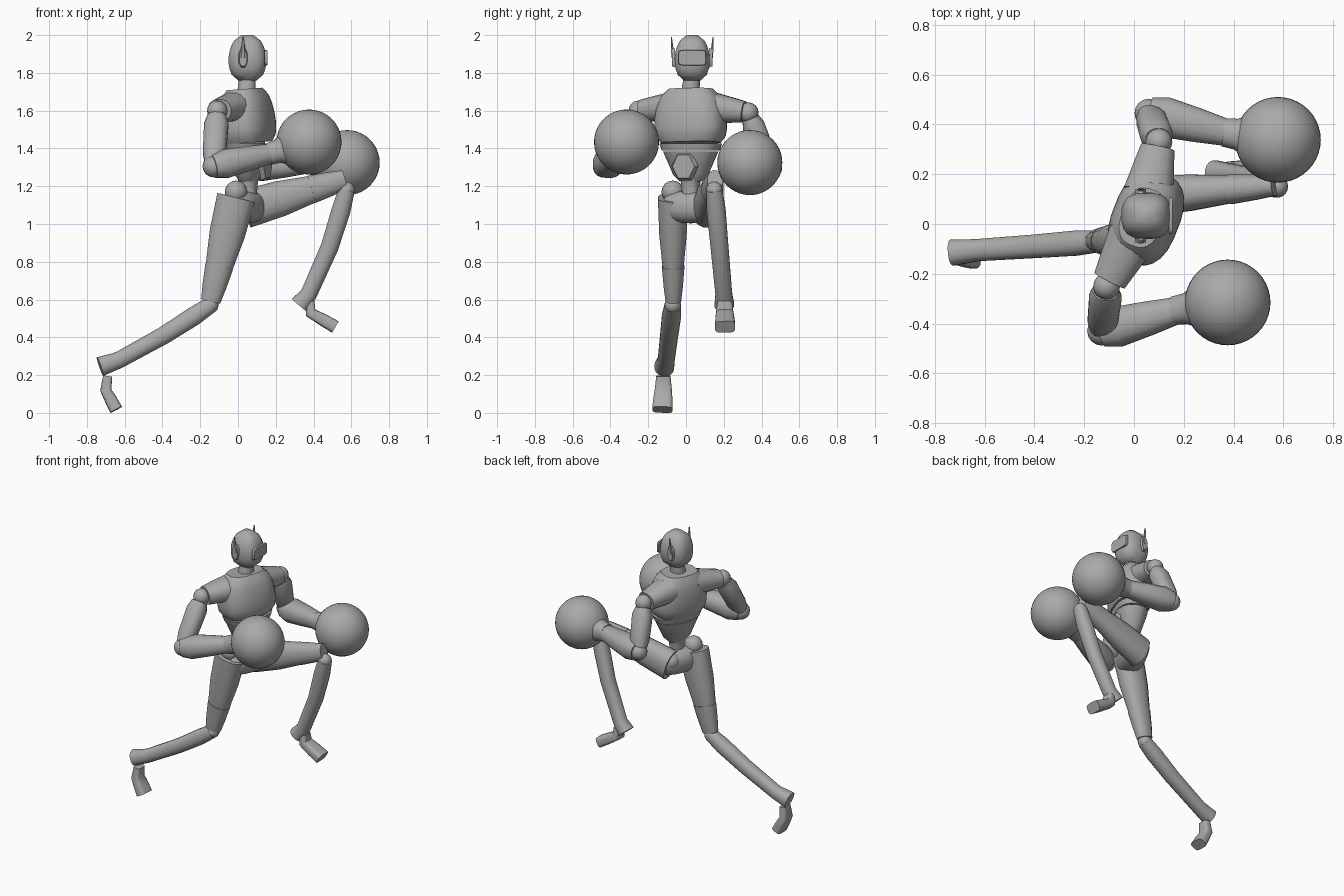
import bpy, bmesh, math
from mathutils import Vector

old = bpy.data.objects.get("Cube")
if old:
    bpy.data.objects.remove(old, do_unlink=True)

grey = bpy.data.materials.new("plain grey")
grey.use_nodes = True
grey.diffuse_color = (0.4, 0.4, 0.4, 1)
grey.node_tree.nodes["Principled BSDF"].inputs["Base Color"].default_value = grey.diffuse_color

AHEAD = Vector((1, 0, 0))
SIDEWAYS = Vector((0, 1, 0))
UP = Vector((0, 0, 1))
# The chest is twisted towards the model's right
CHEST_AHEAD = Vector((0.93, -0.36, 0))
CHEST_SIDEWAYS = UP.cross(CHEST_AHEAD)


def finish(name, bm):
    bmesh.ops.recalc_face_normals(bm, faces=bm.faces)
    mesh = bpy.data.meshes.new(name)
    bm.to_mesh(mesh)
    bm.free()
    mesh.materials.append(grey)
    mesh.shade_smooth()
    mesh.set_sharp_from_angle(angle=math.radians(40))
    bpy.context.collection.objects.link(bpy.data.objects.new(name, mesh))


def superellipse(angle, power):
    return [math.copysign(abs(f) ** (2 / power), f) for f in (math.cos(angle), math.sin(angle))]


def loft(name, points, radii, ref=SIDEWAYS, squash=1, sides=16, power=2.3):
    """Skin rings along a path; squash scales the radius across the ref direction."""
    bm = bmesh.new()
    rings = []
    for i, (point, radius) in enumerate(zip(points, radii)):
        along = (points[min(i + 1, len(points) - 1)] - points[max(i - 1, 0)]).normalized()
        u = (ref - along * along.dot(ref)).normalized()
        v = along.cross(u) * squash
        ring = []
        for k in range(sides):
            c, s = superellipse(math.tau * (k + 0.5) / sides, power)
            ring.append(bm.verts.new(point + (u * c + v * s) * radius))
        rings.append(ring)
    for low, high in zip(rings, rings[1:]):
        for k in range(sides):
            j = (k + 1) % sides
            bm.faces.new((low[k], low[j], high[j], high[k]))
    bm.faces.new(rings[0])
    bm.faces.new(rings[-1])
    finish(name, bm)


def barrel(name, start, end, first, last, bulge, steps=8, **shape):
    """Loft whose radius swells between its two ends."""
    fractions = [i / steps for i in range(steps + 1)]
    loft(name, [start.lerp(end, f) for f in fractions],
         [first + (last - first) * f + bulge * math.sqrt(abs(math.sin(math.pi * f)))
          for f in fractions], **shape)


def along_bone(start, end, *fractions):
    return [start.lerp(end, f) for f in fractions]


def ball(name, centre, radius, segments=16):
    bm = bmesh.new()
    bmesh.ops.create_uvsphere(bm, u_segments=segments, v_segments=segments // 2, radius=radius)
    bmesh.ops.translate(bm, verts=bm.verts, vec=centre)
    finish(name, bm)


# Head and neck
head = Vector((0.05, 0.033, 1.88))
barrel("head", head - UP * 0.12, head + UP * 0.12, 0.045, 0.03, 0.056,
       squash=1.08, sides=20, power=2.7)
loft("neck", [Vector((0.045, 0.022, 1.69)), head - UP * 0.09], [0.05, 0.043])
loft("visor", [head + AHEAD * 0.09, head + AHEAD * 0.105], [0.075, 0.072],
     squash=0.55, power=6)

# Ear discs with upright antennae
for label, outward in (("right", -SIDEWAYS), ("left", SIDEWAYS)):
    ear = head - AHEAD * 0.023 + outward * 0.09
    loft(label + "_ear", [ear, ear + outward * 0.018], [0.055, 0.048],
         ref=UP, squash=0.45, sides=8)
    loft(label + "_antenna", [ear + outward * 0.012, ear + outward * 0.02 + UP * 0.11],
         [0.01, 0.003], squash=1.6, sides=6)

# Torso in three pieces, with seams between them
spine = Vector((0.055, 0.025, 0))
torso = dict(ref=CHEST_SIDEWAYS, sides=24)
barrel("chest", spine + UP * 1.43, Vector((0.035, 0.025, 1.715)), 0.16, 0.12, 0.05,
       squash=0.7, power=2.6, **torso)
loft("chest_band", [spine + UP * 1.39, spine + UP * 1.425], [0.155, 0.168],
     squash=0.65, power=2.6, **torso)
loft("abdomen", [spine + UP * z for z in (1.225, 1.26, 1.385)], [0.06, 0.095, 0.15],
     squash=0.7, **torso)
buckle = Vector((0.135, -0.005, 1.305))
loft("belt_plate", [buckle, buckle + CHEST_AHEAD * 0.025], [0.085, 0.07],
     ref=UP, squash=0.9, sides=6, power=2)
barrel("waist", spine + UP * 1.06, spine + UP * 1.25, 0.06, 0.06, -0.015, **torso)

# Pelvis bridge between the two hips
barrel("pelvis", Vector((-0.01, -0.1, 1.09)), Vector((0.09, 0.15, 1.09)),
       0.06, 0.065, 0.025, ref=UP)

# Arms: shoulder, elbow, wrist and glove centre
arms = {
    "right": (Vector((-0.11, -0.25, 1.6)), Vector((-0.13, -0.43, 1.305)),
              Vector((0.18, -0.345, 1.375)), Vector((0.376, -0.315, 1.434))),
    "left": (Vector((0.1, 0.33, 1.59)), Vector((0.06, 0.445, 1.3)),
             Vector((0.38, 0.365, 1.32)), Vector((0.578, 0.338, 1.325))),
}
collar = Vector((0.04, 0.04, 1.63))
for label, (shoulder, elbow, wrist, glove) in arms.items():
    loft(label + "_shoulder_cap", along_bone(collar, shoulder, 0.3, 0.65, 0.92),
         [0.085, 0.07, 0.058], ref=UP, squash=1.2)
    ball(label + "_shoulder_joint", shoulder, 0.054)
    loft(label + "_upper_arm", along_bone(shoulder, elbow, 0.1, 0.25, 0.75, 1),
         [0.05, 0.066, 0.062, 0.045], ref=AHEAD, squash=0.92)
    ball(label + "_elbow", elbow, 0.058)
    loft(label + "_forearm", along_bone(elbow, wrist, 0, 0.2, 0.6, 1),
         [0.066, 0.082, 0.07, 0.054], squash=0.95)
    loft(label + "_cuff", along_bone(wrist, glove, -0.1, 0.15, 0.4), [0.058, 0.063, 0.09])
    ball(label + "_glove", glove, 0.172, segments=40)

# Legs: hip, knee cap, knee joint, ankle, heel, then the three foot points
legs = {
    "right": (Vector((-0.01, -0.07, 1.14)), Vector((-0.145, -0.067, 0.59)),
              Vector((-0.147, -0.07, 0.57)), Vector((-0.63, -0.105, 0.28)),
              Vector((-0.73, -0.115, 0.245)), Vector((-0.69, -0.12, 0.195)),
              Vector((-0.7, -0.12, 0.12)), Vector((-0.645, -0.125, 0.017))),
    "left": (Vector((0.04, 0.11, 1.08)), Vector((0.565, 0.155, 1.235)),
             Vector((0.575, 0.15, 1.18)), Vector((0.375, 0.2, 0.63)),
             Vector((0.325, 0.203, 0.57)), Vector((0.38, 0.205, 0.59)),
             Vector((0.385, 0.205, 0.53)), Vector((0.515, 0.207, 0.455))),
}
calf_bow = AHEAD * 0.02
for label, (hip, cap, knee, ankle, heel, instep, arch, toe) in legs.items():
    ball(label + "_hip_knob", hip + UP * 0.03, 0.06)
    loft(label + "_thigh", along_bone(hip, cap, 0, 0.35, 0.68), [0.08, 0.074, 0.056],
         squash=1.3)
    loft(label + "_knee_guard", along_bone(hip, cap, 0.66, 0.85, 1), [0.061, 0.052, 0.042],
         squash=1.25)
    ball(label + "_knee", knee, 0.044)
    loft(label + "_shin", [knee, knee.lerp(ankle, 0.2) + calf_bow / 2,
                           knee.lerp(ankle, 0.55) + calf_bow, ankle, heel],
         [0.044, 0.051, 0.048, 0.045, 0.053])
    loft(label + "_foot", [instep, arch, arch.lerp(toe, 0.5), toe],
         [0.038, 0.046, 0.051, 0.054], squash=0.65, power=4)
